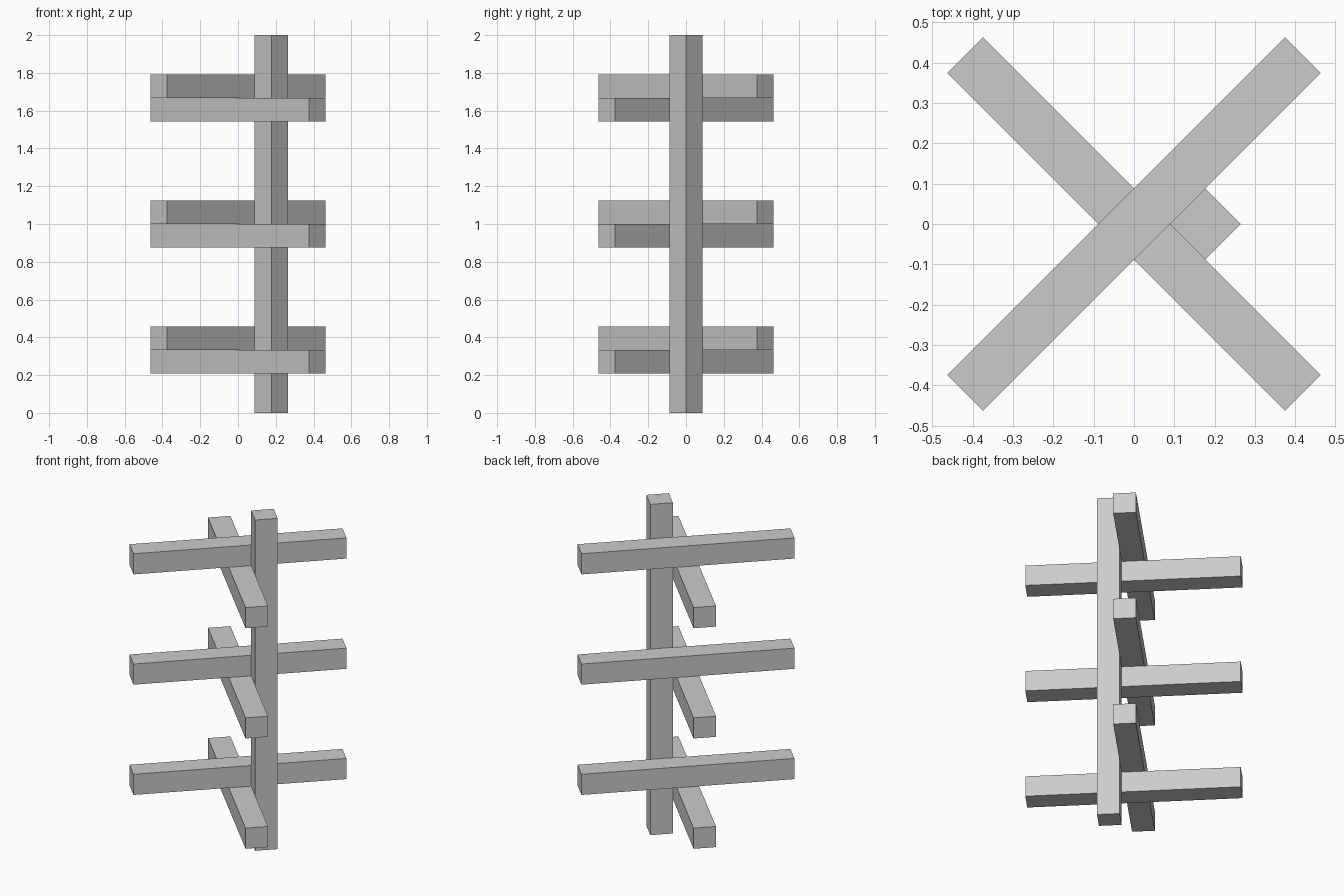
import bpy
from math import pi, sqrt

if "Cube" in bpy.data.objects:
    bpy.data.objects.remove(bpy.data.objects["Cube"])

T = 0.125    # beam thickness
L = 1.185    # crossbar length


def beam(name, size, loc, angle):
    bpy.ops.mesh.primitive_cube_add(size=1, location=loc, rotation=(0, 0, angle))
    ob = bpy.context.object
    ob.name = name
    ob.scale = size
    bpy.ops.object.transform_apply(location=False, rotation=True, scale=True)
    return ob


# Upright post, turned 45 degrees and tucked in the corner of the crossed bars
beam("post", (T, T, 2), (T * sqrt(2), 0, 1), pi / 4)

# Three tiers of crossed bars, one stacked on the other
for i in range(3):
    z = (2 * i + 1) / 3
    beam(f"lower_bar_{i + 1}", (L, T, T), (0, 0, z - T / 2), -pi / 4)
    beam(f"upper_bar_{i + 1}", (L, T, T), (0, 0, z + T / 2), pi / 4)
